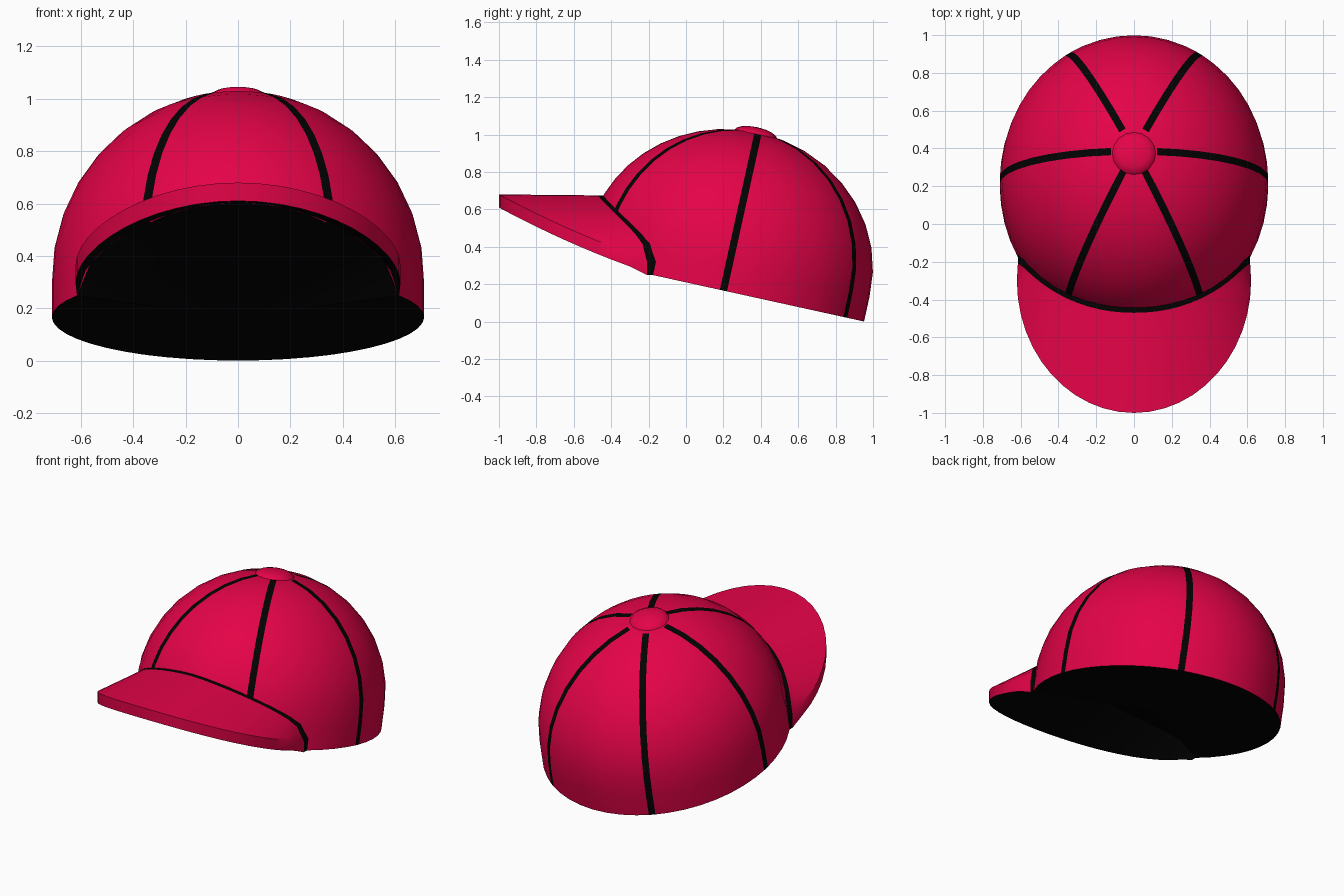
import bpy, bmesh, math
from mathutils import Vector

if "Cube" in bpy.data.objects:
    bpy.data.objects.remove(bpy.data.objects["Cube"])

TILT = math.radians(12.4)
CT, ST = math.cos(TILT), math.sin(TILT)
CY, CZ = 0.2, 0.166            # centre of the tilted base
RX, RU = 0.71, 0.77            # half width, half length
W0, WT = 0.15, 0.865           # top of the straight wall, crown height
BW = 0.62                      # brim half width
BT = 0.07                      # brim thickness


def material(name, rgb):
    m = bpy.data.materials.new(name)
    m.diffuse_color = (*rgb, 1)
    m.use_nodes = True
    m.node_tree.nodes["Principled BSDF"].inputs["Base Color"].default_value = m.diffuse_color
    return m


red = material("crimson cloth", (0.78, 0.001, 0.065))
black = material("black trim", (0.0008, 0.0008, 0.0008))


def finish(name, bm, angle):
    bmesh.ops.remove_doubles(bm, verts=bm.verts, dist=0.0005)
    bmesh.ops.recalc_face_normals(bm, faces=bm.faces)
    me = bpy.data.meshes.new(name)
    bm.to_mesh(me)
    bm.free()
    me.materials.append(red)
    me.materials.append(black)
    ob = bpy.data.objects.new(name, me)
    bpy.context.collection.objects.link(ob)
    bpy.ops.object.select_all(action='DESELECT')
    ob.select_set(True)
    bpy.context.view_layer.objects.active = ob
    bpy.ops.object.shade_smooth_by_angle(angle=math.radians(angle))
    return ob


def world(x, u, w):
    return Vector((x, CY + u * CT + w * ST, CZ - u * ST + w * CT))


def shrink(w):
    # relative dome radius at height w
    t = max(0.0, w - W0) / (WT - W0)
    return math.sqrt(max(0.0, 1 - t * t))


def arch_z(x):
    # arched line where the brim meets the dome
    t = min(1.0, abs(x) / 0.6145)
    return 0.25 + 0.355 * (1 - t ** 1.8) ** (1 / 1.8)


def base_w(a):
    # lower edge of the dome: flat, lifted above the brim at the front
    if math.cos(a) < 0.505:
        return 0.0
    w = 0.0
    for _ in range(8):
        f = shrink(w)
        w = max(0.0, (arch_z(RX * math.sin(a) * f) - CZ - RU * math.cos(a) * f * ST) / CT)
    return w


def dome_point(a, w, side=0):
    f = shrink(w)
    tx, tu = RX * math.cos(a), RU * math.sin(a)
    off = side * min(0.0195, 0.12 * f) / math.hypot(tx, tu)
    return world(RX * math.sin(a) * f + off * tx, -RU * math.cos(a) * f + off * tu, w)


# Dome with six seams cut in as narrow face columns
cols = []
for k in range(48):
    a = math.radians(7.5 * k)
    cols += [(a, -1), (a, 1)] if k % 8 == 4 else [(a, 0)]
N = 10
bm = bmesh.new()
grid = []
for a, side in cols:
    b = base_w(a)
    grid.append([bm.verts.new(dome_point(a, b + (WT - b) * math.sin(i / N * math.pi / 2), side))
                 for i in range(N)])
top = bm.verts.new(world(0, 0, WT))
under = bm.verts.new(world(0, 0, 0))
for c in range(len(cols)):
    d = (c + 1) % len(cols)
    seam = cols[c][1] == -1
    for i in range(N - 1):
        f = bm.faces.new((grid[c][i], grid[d][i], grid[d][i + 1], grid[c][i + 1]))
        f.material_index = 1 if seam else 0
    bm.faces.new((grid[c][-1], grid[d][-1], top))
    # black closed underside
    bm.faces.new((grid[d][0], grid[c][0], under)).material_index = 1
finish("cap_dome", bm, 40)

# Brim: arched slab, black underneath, with a black seam row next to the dome
bm = bmesh.new()
S, ROWS = 24, 7
low, high = [], []
for j in range(S + 1):
    s = 2 * j / S - 1
    a = math.radians(60) * s
    inner = dome_point(a, base_w(a))
    oy = -0.3 - 0.7 * math.cos(s * math.pi / 2)
    t = (-0.2 - oy) / 0.8
    outer = Vector((BW * math.sin(s * math.pi / 2), oy, 0.26 + 0.27 * t + 0.08 * t * t))
    start = inner + Vector((0, 0.008 - 0.04 * abs(s) ** 4, 0))
    pts = [inner + Vector((0, 0.035, 0))]
    pts += [start.lerp(outer, r / (ROWS - 1)) for r in range(ROWS)]
    low.append([bm.verts.new(p) for p in pts])
    high.append([bm.verts.new(p + Vector((0, 0, BT))) for p in pts])


def quad(a, b, c, d, mat):
    bm.faces.new((a, b, c, d)).material_index = mat


for j in range(S):
    for r in range(ROWS):
        quad(high[j][r], high[j + 1][r], high[j + 1][r + 1], high[j][r + 1], int(r == 0))
        quad(low[j][r], low[j][r + 1], low[j + 1][r + 1], low[j + 1][r], 1)
    quad(low[j][-1], high[j][-1], high[j + 1][-1], low[j + 1][-1], 0)
    quad(low[j][0], low[j + 1][0], high[j + 1][0], high[j][0], 1)
for j in (0, S):
    for r in range(ROWS):
        quad(low[j][r], low[j][r + 1], high[j][r + 1], high[j][r], int(r == 0))
finish("brim", bm, 40)

# Button on the crown
bm = bmesh.new()
bmesh.ops.create_uvsphere(bm, u_segments=16, v_segments=8, radius=1)
for v in bm.verts:
    p = v.co
    v.co = world(p.x * 0.118, p.y * 0.118 - 0.01, WT - 0.015 + p.z * 0.042)
finish("top_button", bm, 50)
